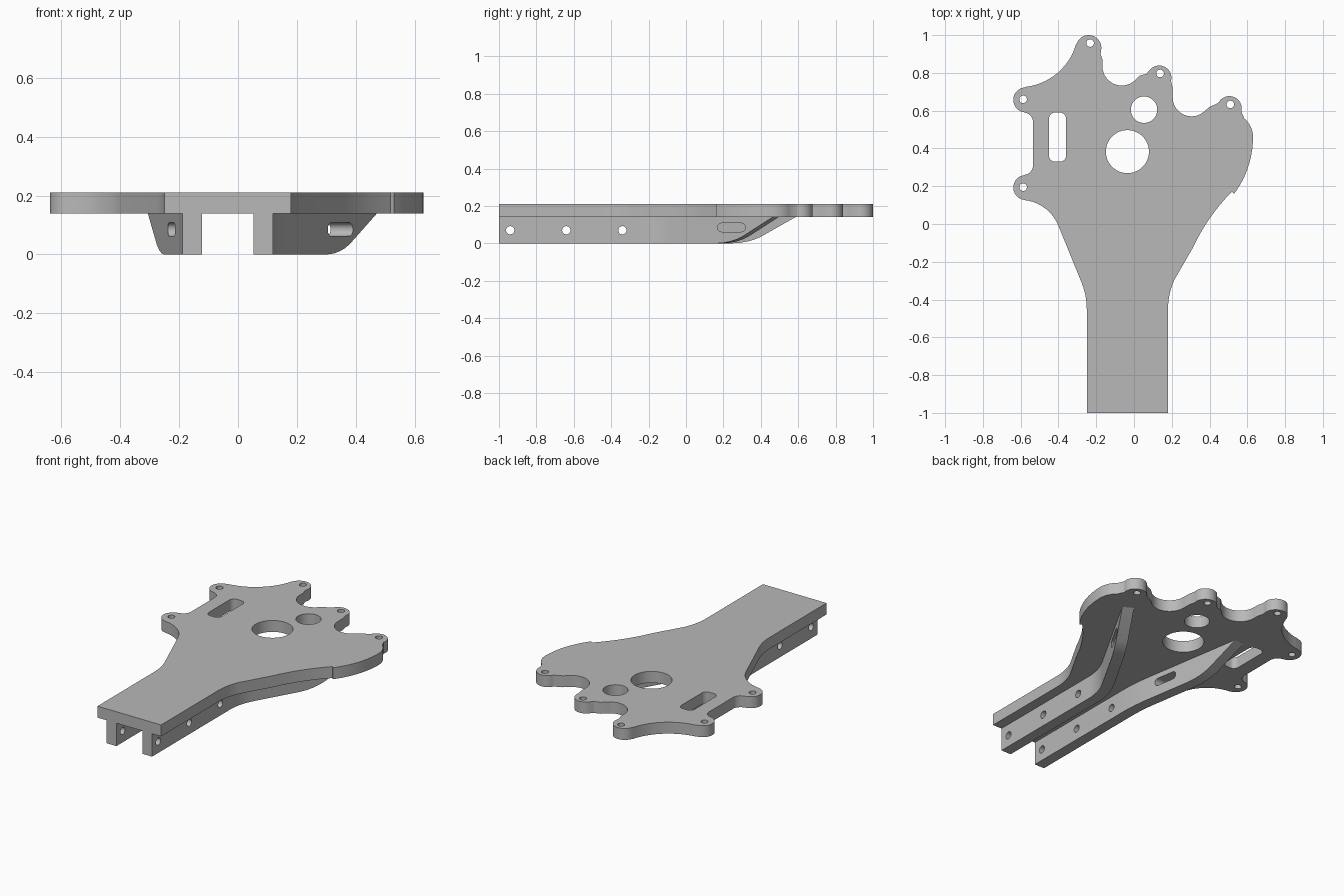
import bpy, bmesh
from math import sin, cos, radians, pi
from mathutils import Vector

cube = bpy.data.objects.get("Cube")
if cube:
    bpy.data.objects.remove(cube, do_unlink=True)

grey = bpy.data.materials.new("plain_grey")
grey.use_nodes = True
grey.diffuse_color = (0.48, 0.48, 0.48, 1)
grey.node_tree.nodes["Principled BSDF"].inputs["Base Color"].default_value = grey.diffuse_color

PLATE_Z, TOP_Z = 0.14, 0.21


def arc(cx, cy, r, start, end):
    n = max(3, round(abs(end - start) / max(3, 8 - 10 * r)))
    angles = [radians(start + (end - start) * i / n) for i in range(n + 1)]
    return [(cx + r * cos(a), cy + r * sin(a)) for a in angles]


def circle(cx, cy, r):
    return arc(cx, cy, r, 0, 360)[:-1]


def slot(cx, cy, width, height, r):
    """Rounded rectangle outline."""
    pts = []
    for sx, sy, a in ((1, 1, 0), (-1, 1, 90), (-1, -1, 180), (1, -1, 270)):
        pts += arc(cx + sx * (width / 2 - r), cy + sy * (height / 2 - r), r, a, a + 90)
    return pts


def finish(obj):
    obj.data.materials.clear()
    obj.data.materials.append(grey)
    select(obj)
    bpy.ops.object.shade_smooth_by_angle(angle=radians(28))


def select(obj):
    bpy.ops.object.select_all(action="DESELECT")
    obj.select_set(True)
    bpy.context.view_layer.objects.active = obj


def mesh_object(name, bm):
    bmesh.ops.recalc_face_normals(bm, faces=bm.faces)
    mesh = bpy.data.meshes.new(name)
    bm.to_mesh(mesh)
    bm.free()
    obj = bpy.data.objects.new(name, mesh)
    bpy.context.collection.objects.link(obj)
    return obj


# Plate outline: lobes, scallops and neck, clockwise from the front corner
outline = [(-0.25, -1)]
outline += arc(-0.62, -0.45, 0.37, 0, 22)
outline += arc(-0.604, -0.092, 0.22, 22, 85)
outline += arc(-0.573, 0.193, 0.066, 265, 95)
outline += arc(-0.585, 0.31, 0.05, -80, 0)
outline += arc(-0.585, 0.54, 0.05, 0, 80)
outline += arc(-0.573, 0.657, 0.066, 265, 95)
outline += arc(-0.61, 1.04, 0.316, -83, -16)
outline += arc(-0.24, 0.933, 0.067, 165, -10)
outline += [(-0.177, 0.9), (-0.167, 0.87)]
outline += arc(-0.065, 0.835, 0.102, 180, 310)
outline += [(0.03, 0.785), (0.065, 0.795)]
outline += arc(0.133, 0.774, 0.065, 145, -15)
outline += [(0.204, 0.72)]
outline += arc(0.305, 0.67, 0.1, 180, 305)
outline += [(0.4, 0.62), (0.435, 0.635)]
outline += arc(0.505, 0.612, 0.065, 150, -15)
outline += arc(0.5, 0.46, 0.13, 50, 0)
outline += arc(0.13, 0.46, 0.5, -2, -37)
outline += arc(1.24, -0.55, 1.02, 135, 155)
outline += arc(0.55, -0.45, 0.37, 155, 180)
outline += [(0.18, -1)]

# Plate openings: screw holes, two large bores and a window slot
openings = [circle(x, y, 0.02) for x, y in (
    (-0.587, 0.195), (-0.587, 0.66), (-0.232, 0.958), (0.138, 0.797), (0.51, 0.633))]
openings += [circle(-0.035, 0.383, 0.114), circle(0.053, 0.605, 0.07),
             slot(-0.405, 0.46, 0.09, 0.26, 0.032)]

curve = bpy.data.curves.new("top_plate", "CURVE")
curve.dimensions = "2D"
curve.fill_mode = "BOTH"
curve.extrude = (TOP_Z - PLATE_Z) / 2
for loop in [outline] + openings:
    spline = curve.splines.new("POLY")
    spline.points.add(len(loop) - 1)
    for point, (x, y) in zip(spline.points, loop):
        point.co = (x, y, 0, 1)
    spline.use_cyclic_u = True
plate = bpy.data.objects.new("top_plate", curve)
bpy.context.collection.objects.link(plate)
plate.location.z = (TOP_Z + PLATE_Z) / 2
select(plate)
bpy.ops.object.convert(target="MESH")
plate = bpy.context.object
bm = bmesh.new()
bm.from_mesh(plate.data)
bmesh.ops.remove_doubles(bm, verts=bm.verts, dist=0.0001)
bmesh.ops.recalc_face_normals(bm, faces=bm.faces)
bm.to_mesh(plate.data)
bm.free()
finish(plate)


def rib(name, x, tip):
    """Rail that runs straight, bends outward and fades up into the plate."""
    bend, tip = Vector((x, -0.15)), Vector(tip)
    out = (tip - bend).normalized()
    a, b = bend - Vector((0, 0.1)), bend + out * 0.1
    path = [(Vector((x, -1)), 0)]
    for i in range(9):
        t = i / 8
        path.append((a * (1 - t) ** 2 + bend * 2 * t * (1 - t) + b * t * t, 0))
    for back, z in ((0.345, 0), (0.3, 0.003), (0.26, 0.01), (0.225, 0.02), (0.19, 0.034), (0, PLATE_Z)):
        path.append((tip - out * back, z))
    bm = bmesh.new()
    rings = []
    for i, (p, z) in enumerate(path):
        d = out if i > 9 else (path[i + 1][0] - path[max(i - 1, 0)][0]).normalized()
        side = Vector((d.y, -d.x)) * 0.033
        corners = ((p - side, z), (p + side, z), (p + side, PLATE_Z + 0.004), (p - side, PLATE_Z + 0.004))
        rings.append([bm.verts.new((q.x, q.y, h)) for q, h in corners])
    for r, s in zip(rings, rings[1:]):
        for k in range(4):
            bm.faces.new((r[k], r[(k + 1) % 4], s[(k + 1) % 4], s[k]))
    bm.faces.new(rings[0])
    bm.faces.new(rings[-1])
    return mesh_object(name, bm)


def drill(obj, loops):
    """Cut outlines given in y and z through the part along x."""
    bm = bmesh.new()
    for loop in loops:
        face = bm.faces.new([bm.verts.new((-0.8, y, z)) for y, z in loop])
        moved = bmesh.ops.extrude_face_region(bm, geom=[face])["geom"]
        bmesh.ops.translate(bm, vec=(1.6, 0, 0),
                            verts=[v for v in moved if isinstance(v, bmesh.types.BMVert)])
    cutter = mesh_object("cutter", bm)
    cutter.hide_render = True
    mod = obj.modifiers.new("holes", "BOOLEAN")
    mod.operation, mod.solver, mod.object = "DIFFERENCE", "EXACT", cutter
    select(obj)
    bpy.ops.object.modifier_apply(modifier=mod.name)
    bpy.data.objects.remove(cutter, do_unlink=True)


# Two rails under the plate, with cross holes and a cable slot each
for name, x, tip, slot_y in (("left_rib", 0.086, (0.444, 0.479), 0.243),
                             ("right_rib", -0.155, (-0.274, 0.58), 0.08)):
    part = rib(name, x, tip)
    holes = [circle(y, 0.07, 0.022) for y in (-0.94, -0.64, -0.34)]
    drill(part, holes + [slot(slot_y, 0.085, 0.15, 0.046, 0.0225)])
    finish(part)
